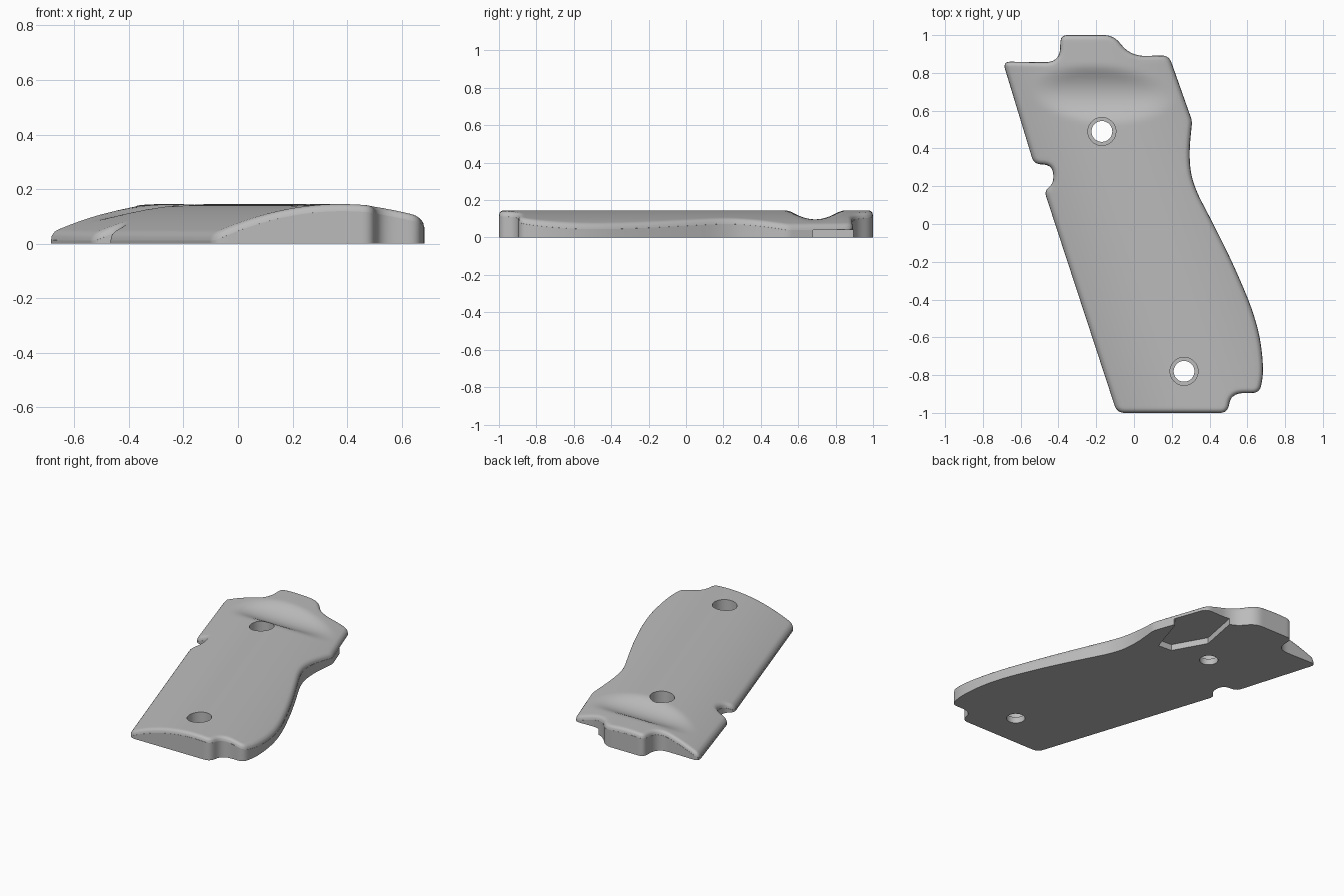
import bpy, bmesh, math
from mathutils import Vector, kdtree
from mathutils.geometry import delaunay_2d_cdt

if "Cube" in bpy.data.objects:
    bpy.data.objects.remove(bpy.data.objects["Cube"])

SLANT = 0.3315      # sideways lean of the grip per unit of length
FILLET = 0.026      # rounding of the upper rim
SPACING = 0.014     # distance between outline points
SOFT = 9            # trim that rounds a corner up to the edge midpoints

# Outline corners, counter-clockwise: x, y, trim distance of the rounding
OUTLINE = [
    (-0.09, -1, .04), (0.495, -1, .04), (0.515, -.895, .07), (0.665, -.895, .04),
    (0.69, -.77, SOFT), (0.655, -.52, SOFT), (0.53, -.22, SOFT), (0.41, .02, SOFT),
    (0.31, .21, SOFT), (0.29, .36, SOFT), (0.308, .545, .02), (0.185, .893, .04),
    (-0.015, .888, .08), (-0.11, 1, .05), (-0.388, 1, .035), (-0.395, .855, .08),
    (-0.695, .86, .04), (-0.53, .318, .035), (-0.43, .312, .06), (-0.425, .215, .04),
    (-0.475, .175, .03),
]


def rounded(corners, steps=10):
    """Closed path with every corner replaced by a smooth curve."""
    path = []
    for i, (x, y, trim) in enumerate(corners):
        p = Vector((x, y))
        ends = []
        for q in (corners[i - 1], corners[(i + 1) % len(corners)]):
            d = Vector(q[:2]) - p
            ends.append(p + d.normalized() * min(trim, d.length / 2))
        a, b = ends
        for s in range(steps + 1):
            t = s / steps
            path.append(a * (1 - t) ** 2 + p * 2 * t * (1 - t) + b * t * t)
    return path


def resample(path, gap):
    """Evenly spaced points along a closed path."""
    pairs = list(zip(path, path[1:] + path[:1]))
    total = sum((b - a).length for a, b in pairs)
    count = round(total / gap)
    step, travelled, out = total / count, 0.0, []
    for a, b in pairs:
        size = (b - a).length
        while len(out) < count and len(out) * step < travelled + size:
            out.append(a.lerp(b, (len(out) * step - travelled) / size))
        travelled += size
    return out


def surface(x, y):
    """Crowned upper face with the thumb scoop blended in."""
    d = x + SLANT * y - 0.05
    crown = 0.145 - d * d / (2.0 if d < 0 else 2.4)
    scoop = 0.097 + 2.6 * (y - 0.69) ** 2
    blend = 0.02
    h = max(blend - abs(crown - scoop), 0) / blend
    return min(crown, scoop) - h * h * blend / 4


def rim_drop(d):
    gap = max(FILLET - d, 0)
    return FILLET - math.sqrt(FILLET ** 2 - gap ** 2)


def make_object(name, bm):
    bmesh.ops.recalc_face_normals(bm, faces=bm.faces)
    mesh = bpy.data.meshes.new(name)
    bm.to_mesh(mesh)
    bm.free()
    ob = bpy.data.objects.new(name, mesh)
    bpy.context.collection.objects.link(ob)
    return ob


def prism(name, points, low, high):
    bm = bmesh.new()
    face = bm.faces.new([bm.verts.new((x, y, low)) for x, y in points])
    ext = bmesh.ops.extrude_face_region(bm, geom=[face])
    for v in ext["geom"]:
        if isinstance(v, bmesh.types.BMVert):
            v.co.z = high
    return make_object(name, bm)


def circle(cx, cy, r, n=48):
    return [(cx + r * math.cos(math.tau * i / n), cy + r * math.sin(math.tau * i / n))
            for i in range(n)]


# Outline and a search tree for the distance to the rim
path = rounded(OUTLINE)
rim = resample(path, SPACING)
fine = resample(path, 0.002)
tree = kdtree.KDTree(len(fine))
for i, p in enumerate(fine):
    tree.insert(p.to_3d(), i)
tree.balance()


def rim_distance(p):
    return tree.find(p.to_3d())[2]


# Surface points: rim, inner rings for the rounding, then a slanted grid
points = list(rim)
count = len(rim)
for k in range(1, 7):
    inset = FILLET * (1 - math.cos(math.pi / 2 * k / 6))
    for i in range(count):
        t = (rim[(i + 1) % count] - rim[i - 1]).normalized()
        p = rim[i] + Vector((-t.y, t.x)) * inset
        if rim_distance(p) > inset * 0.93:
            points.append(p)
cell = 0.02
for j in range(-49, 50):
    for i in range(-22, 26):
        p = Vector((i * cell - SLANT * j * cell, j * cell))
        if rim_distance(p) > FILLET + 0.006:
            points.append(p)

# Grip body: upper skin, side walls, flat underside
flat, _, tris, *_ = delaunay_2d_cdt(points, [], [list(range(count))], 1, 1e-5)
bm = bmesh.new()
verts = []
for p in flat:
    d = rim_distance(p)
    d = 0 if d < 0.0015 else d
    verts.append(bm.verts.new((p.x, p.y, max(surface(p.x, p.y) - rim_drop(d), 0.012))))
for tri in tris:
    bm.faces.new([verts[i] for i in tri])
for v in [v for v in bm.verts if not v.link_faces]:
    bm.verts.remove(v)
border = [e for e in bm.edges if e.is_boundary]
ext = bmesh.ops.extrude_edge_only(bm, edges=border)["geom"]
for v in ext:
    if isinstance(v, bmesh.types.BMVert):
        v.co.z = 0
bmesh.ops.edgeloop_fill(bm, edges=[e for e in bm.edges if e.is_boundary])
grip = make_object("grip_panel", bm)

# Cutters: stepped screw holes and the relief pocket under the upper corner
cutters = []
for label, x, y in (("upper", -0.17, 0.49), ("lower", 0.265, -0.78)):
    cutters.append(prism(label + "_screw_bore", circle(x, y, 0.055), -0.1, 0.3))
    cutters.append(prism(label + "_screw_seat", circle(x, y, 0.074), 0.04, 0.3))
pocket = [(0.17, .43), (0.25, .68), (0.5, .68), (0.5, 1.1), (0.01, 1.1), (0.01, .9),
          (-0.04, .64), (0.075, .435)]
cutters.append(prism("relief_pocket", pocket, -0.1, 0.04))

bpy.ops.object.select_all(action='DESELECT')
grip.select_set(True)
bpy.context.view_layer.objects.active = grip
for cutter in cutters:
    cutter.hide_render = True
    mod = grip.modifiers.new(cutter.name, 'BOOLEAN')
    mod.operation = 'DIFFERENCE'
    mod.solver = 'EXACT'
    mod.object = cutter
    bpy.ops.object.modifier_apply(modifier=mod.name)
    bpy.data.objects.remove(cutter)

# Plain grey material
grey = bpy.data.materials.new("plain_grey")
grey.use_nodes = True
colour = (0.5, 0.5, 0.5, 1)
grey.diffuse_color = colour
grey.node_tree.nodes["Principled BSDF"].inputs["Base Color"].default_value = colour
grip.data.materials.clear()
grip.data.materials.append(grey)
bpy.ops.object.shade_smooth_by_angle(angle=math.radians(35))
